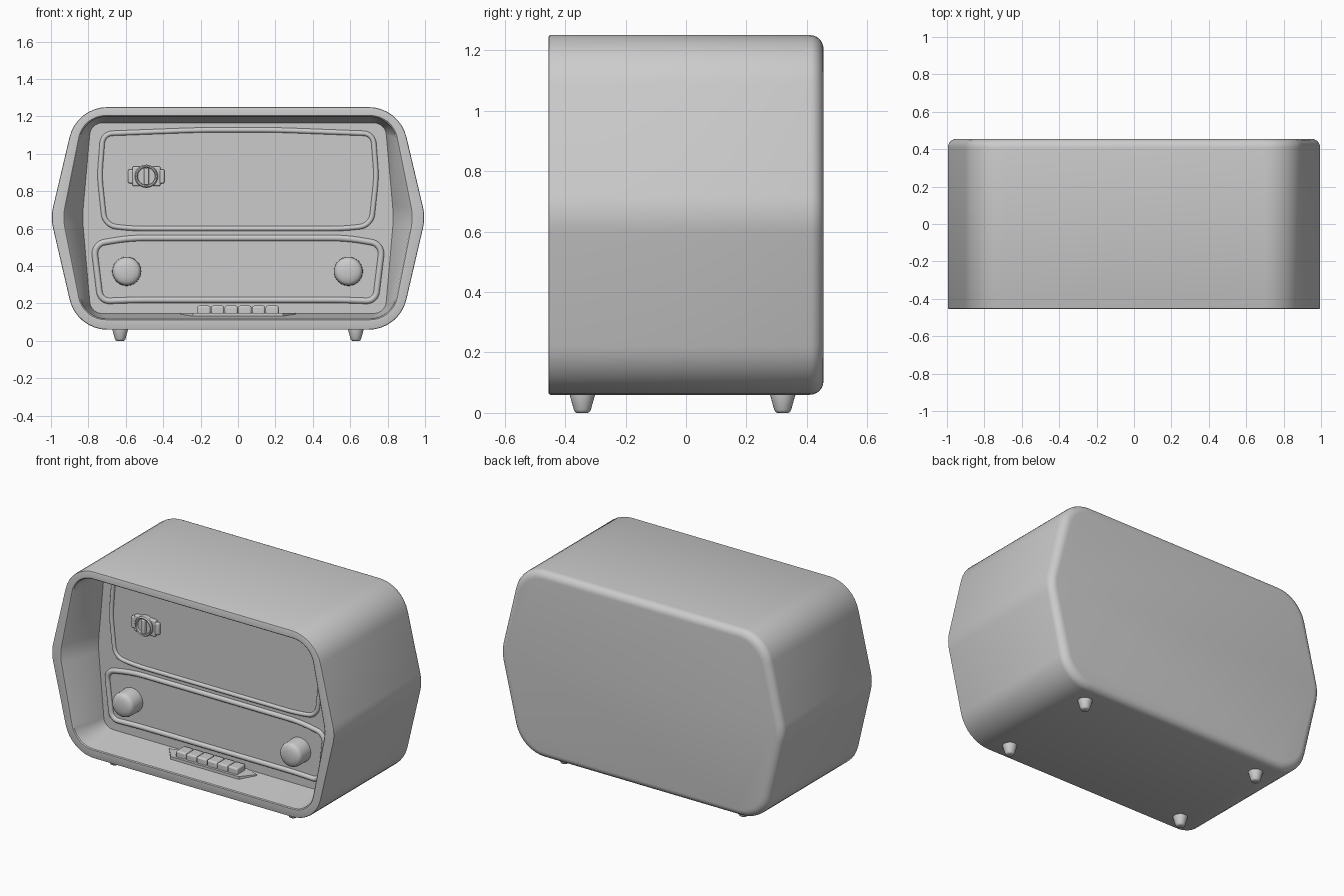
import bpy, bmesh, math
from mathutils import Vector

if "Cube" in bpy.data.objects:
    bpy.data.objects.remove(bpy.data.objects["Cube"])

PANEL_Y = -0.22


def finish(obj, angle=35):
    bpy.context.view_layer.objects.active = obj
    for o in bpy.context.selected_objects:
        o.select_set(False)
    obj.select_set(True)
    bpy.ops.object.shade_smooth_by_angle(angle=math.radians(angle))
    return obj


def loft(name, rings, angle=35):
    """Skin a list of equal-length closed rings and cap both ends."""
    bm = bmesh.new()
    vs = [[bm.verts.new(p) for p in r] for r in rings]
    n = len(rings[0])
    for a, b in zip(vs, vs[1:]):
        for i in range(n):
            bm.faces.new((a[i], a[(i + 1) % n], b[(i + 1) % n], b[i]))
    bm.faces.new(vs[0])
    bm.faces.new(vs[-1])
    bmesh.ops.recalc_face_normals(bm, faces=bm.faces)
    me = bpy.data.meshes.new(name)
    bm.to_mesh(me)
    bm.free()
    obj = bpy.data.objects.new(name, me)
    bpy.context.collection.objects.link(obj)
    return finish(obj, angle)


def rounded(half, n=8):
    """Mirror a right-hand outline of (x, z, tangent) and round its corners."""
    pts = half + [(-x, z, t) for x, z, t in reversed(half)]
    out = []
    for i, (x, z, t) in enumerate(pts):
        c = Vector((x, z))
        d0 = (Vector(pts[i - 1][:2]) - c).normalized()
        d1 = (Vector(pts[(i + 1) % len(pts)][:2]) - c).normalized()
        a, b = c + d0 * t, c + d1 * t
        w = math.sin(d0.angle(d1) / 2)
        for k in range(n + 1):
            s = k / n
            u, v, q = (1 - s) ** 2, 2 * w * s * (1 - s), s * s
            out.append((a * u + c * v + b * q) / (u + v + q))
    return out


def cabinet_ring(y, mid, top, zt, zb, t):
    half = [(top, zt, t), (mid, 0.66, 0.06), (top, zb, t)]
    return [(p.x, y, p.y) for p in rounded(half)]


def outer(y, inset):
    return cabinet_ring(y, 1.002 - inset, 0.863 - inset, 1.25 - inset,
                        0.06 + inset, 0.165 - inset * 0.6)


def lathe(name, c, axis, profile, n=32):
    """Turned part: profile is (offset along axis, radius)."""
    rings = []
    for h, r in profile:
        ring = []
        for i in range(n):
            a = 2 * math.pi * i / n
            u, v = r * math.cos(a), r * math.sin(a)
            ring.append((c[0] + u, c[1] + h, c[2] + v) if axis == 'Y'
                        else (c[0] + u, c[1] + v, c[2] + h))
        rings.append(ring)
    return loft(name, rings)


def box(name, c, size, bevel):
    bpy.ops.mesh.primitive_cube_add(size=1, location=c)
    o = bpy.context.object
    o.name = name
    o.scale = size
    bpy.ops.object.transform_apply(location=False, rotation=False, scale=True)
    m = o.modifiers.new("bevel", 'BEVEL')
    m.width, m.segments = bevel, 3
    return finish(o)


def ridge(name, half, radius):
    """Raised trim following a rounded outline on the front panel."""
    pts = rounded(half)
    cu = bpy.data.curves.new(name, 'CURVE')
    cu.dimensions = '3D'
    cu.bevel_depth, cu.bevel_resolution = radius, 3
    sp = cu.splines.new('POLY')
    sp.points.add(len(pts) - 1)
    for q, p in zip(sp.points, pts):
        q.co = (p.x, PANEL_Y, p.y, 1)
    sp.use_cyclic_u = True
    o = bpy.data.objects.new(name, cu)
    bpy.context.collection.objects.link(o)
    bpy.context.view_layer.objects.active = o
    for s in bpy.context.selected_objects:
        s.select_set(False)
    o.select_set(True)
    bpy.ops.object.convert(target='MESH')
    finish(bpy.context.object, 50)


# Cabinet: rounded back, shell, front rim, tapered recess, front panel
R = 0.045
rings = []
for k in range(7):
    a = math.pi / 2 * k / 6
    rings.append(outer(0.455 - R + R * math.cos(a), R - R * math.sin(a)))
rings += [outer(-0.448, 0), outer(-0.453, 0.002), outer(-0.455, 0.007)]
rings += [cabinet_ring(-0.455, 0.937, 0.828, 1.205, 0.113, 0.12),
          cabinet_ring(-0.45, 0.931, 0.823, 1.2, 0.118, 0.118),
          cabinet_ring(PANEL_Y, 0.832, 0.787, 1.165, 0.147, 0.06)]
loft("cabinet", rings)

# Speaker frame and dial frame
ridge("speaker_frame", [(0.2, 1.128, 0.1), (0.722, 1.108, 0.05), (0.74, 0.88, 0.06),
                        (0.712, 0.618, 0.06), (0.57, 0.6, 0.08)], 0.014)
ridge("dial_frame", [(0.58, 0.55, 0.08), (0.772, 0.518, 0.06),
                     (0.735, 0.212, 0.05), (0.56, 0.219, 0.08)], 0.017)

# Tuning knobs
for x, side in ((-0.595, "left"), (0.59, "right")):
    lathe(side + "_knob", (x, PANEL_Y, 0.372), 'Y',
          [(0.01, 0.078), (-0.08, 0.076), (-0.096, 0.071), (-0.105, 0.06),
           (-0.111, 0.035), (-0.113, 0.008)], 40)

# Small indicator: lugs, ring, centre and bar
ix, iz = -0.49, 0.88
box("indicator_lugs", (ix, PANEL_Y - 0.005, iz), (0.195, 0.03, 0.075), 0.008)
box("indicator_plate", (ix, PANEL_Y - 0.006, iz), (0.15, 0.034, 0.105), 0.008)
lathe("indicator_ring", (ix, PANEL_Y, iz), 'Y',
      [(0.01, 0.062), (-0.032, 0.062), (-0.04, 0.056), (-0.038, 0.049), (-0.022, 0.046)])
box("indicator_bar", (ix, PANEL_Y - 0.025, iz), (0.026, 0.035, 0.09), 0.005)

# Push-button tray with pointed ends, sitting on the recess floor
tray = [(-0.24, -0.335), (0.24, -0.335), (0.31, -0.25), (0.21, -0.215),
        (-0.21, -0.215), (-0.31, -0.25)]
loft("button_tray", [[(x, y, z) for x, y in tray] for z in (0.115, 0.15)])
for i in range(6):
    box(f"push_button_{i + 1}", (-0.182 + i * 0.073, -0.277, 0.163), (0.07, 0.085, 0.05), 0.01)

# Feet
for x in (-0.63, 0.63):
    for y in (-0.343, 0.32):
        lathe("foot", (x, y, 0), 'Z', [(0, 0.018), (0.003, 0.024), (0.01, 0.028),
                                       (0.06, 0.042), (0.075, 0.042)], 24)
